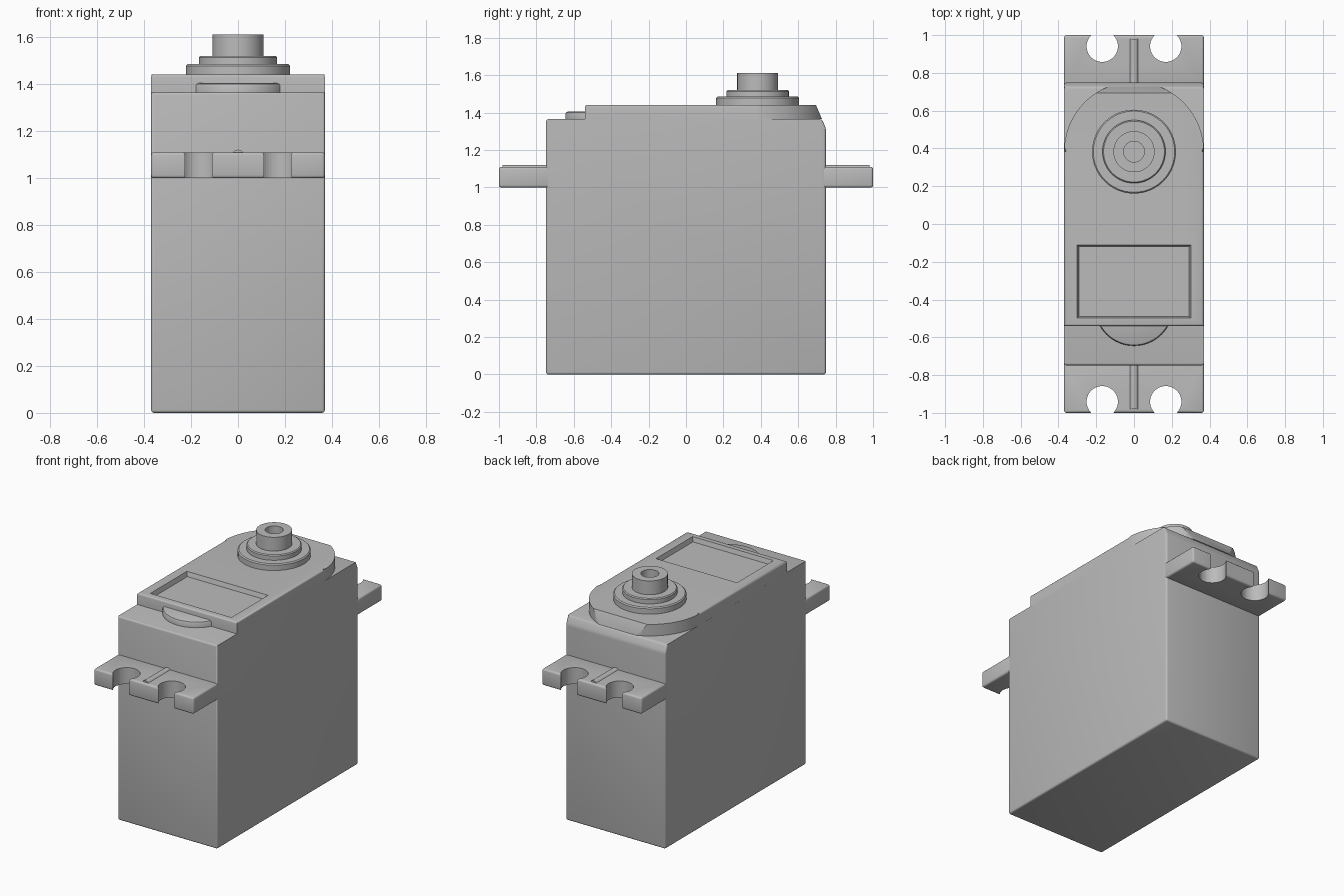
import bpy, bmesh, math
from mathutils import Vector

if "Cube" in bpy.data.objects:
    bpy.data.objects.remove(bpy.data.objects["Cube"])

grey = bpy.data.materials.new("grey plastic")
grey.use_nodes = True
COLOUR = (0.5, 0.5, 0.5, 1)
grey.diffuse_color = COLOUR
grey.node_tree.nodes["Principled BSDF"].inputs["Base Color"].default_value = COLOUR

HALF = 0.37          # half width of the case
SHAFT_Y = 0.383      # output shaft position
LEDGE, DECK = 1.365, 1.442
SOFT = 0.012         # edge rounding


def finish(bm, name):
    bmesh.ops.recalc_face_normals(bm, faces=bm.faces)
    mesh = bpy.data.meshes.new(name)
    bm.to_mesh(mesh)
    bm.free()
    mesh.materials.append(grey)
    ob = bpy.data.objects.new(name, mesh)
    bpy.context.collection.objects.link(ob)
    return ob


def prism(points, direction):
    """Extrude a closed outline of 3D points."""
    bm = bmesh.new()
    face = bm.faces.new([bm.verts.new(p) for p in points])
    ext = bmesh.ops.extrude_face_region(bm, geom=[face])
    bmesh.ops.translate(bm, vec=direction,
                        verts=[v for v in ext["geom"] if isinstance(v, bmesh.types.BMVert)])
    bmesh.ops.recalc_face_normals(bm, faces=bm.faces)
    return bm


def soften(bm, rule, width=SOFT):
    bm.normal_update()
    edges = [e for e in bm.edges if e.calc_face_angle(0) > 0.3 and rule(*(v.co for v in e.verts))]
    bmesh.ops.bevel(bm, geom=edges, offset=width, segments=3, profile=0.5,
                    affect="EDGES", clamp_overlap=False)


def lathe(name, profile, x=0, y=0, steps=64):
    """Revolve (radius, height) pairs about a vertical axis."""
    bm = bmesh.new()
    verts = [bm.verts.new((x + r, y, z)) for r, z in profile]
    edges = [bm.edges.new(pair) for pair in zip(verts, verts[1:])]
    bmesh.ops.spin(bm, geom=verts + edges, cent=(x, y, 0), axis=(0, 0, 1),
                   angle=math.tau, steps=steps)
    bmesh.ops.remove_doubles(bm, verts=bm.verts, dist=1e-4)
    return finish(bm, name)


def cut(ob, cutter):
    mod = ob.modifiers.new("cut", "BOOLEAN")
    mod.operation, mod.object, mod.solver = "DIFFERENCE", cutter, "EXACT"
    cutter.hide_render = True
    cutter.hide_set(True)


def smooth(ob):
    bpy.ops.object.select_all(action="DESELECT")
    ob.select_set(True)
    bpy.context.view_layer.objects.active = ob
    bpy.ops.object.shade_smooth_by_angle(angle=math.radians(35))


# Main case, with a sloped lip along the back
side = [(-0.748, 0), (0.748, 0), (0.748, 1.315), (0.727, LEDGE), (-0.748, LEDGE)]
bm = prism([(-HALF, y, z) for y, z in side], (2 * HALF, 0, 0))
soften(bm, lambda a, b: not (min(a.z, b.z) > LEDGE - 0.01 and abs(a.y - b.y) > 0.1))
case = finish(bm, "case")
smooth(case)

# Raised deck, rounded around the shaft and sliced by the same back slope
outline = [(-HALF, -0.54, LEDGE), (HALF, -0.54, LEDGE)]
for i in range(49):
    a = math.pi * i / 48
    outline.append((HALF * math.cos(a), SHAFT_Y + HALF * math.sin(a), LEDGE))
bm = prism(outline, (0, 0, DECK - LEDGE))
cutting = bmesh.ops.bisect_plane(bm, geom=bm.verts[:] + bm.edges[:] + bm.faces[:],
                                 plane_co=(0, 0.727, LEDGE),
                                 plane_no=Vector((0, 0.09, 0.038)).normalized(),
                                 clear_outer=True)
bmesh.ops.holes_fill(bm, edges=[e for e in bm.edges if e.is_boundary])
soften(bm, lambda a, b: min(a.z, b.z) > DECK - 0.01 and max(a.y, b.y) < SHAFT_Y + 0.01)
deck = finish(bm, "raised_deck")

# Label recess with sloping walls
bm = bmesh.new()
bmesh.ops.create_cube(bm, size=1)
for v in bm.verts:
    grow = 0.01 if v.co.z > 0 else 0
    v.co = Vector((math.copysign(0.292 + grow, v.co.x),
                   -0.305 + math.copysign(0.185 + grow, v.co.y),
                   DECK + (0.005 if v.co.z > 0 else -0.03)))
cut(deck, finish(bm, "recess_cutter"))
smooth(deck)

# Half-round tab in front of the deck
smooth(lathe("front_tab", [(0, 1.36), (0.207, 1.36), (0.207, 1.393), (0.203, 1.401),
                           (0.195, 1.405), (0, 1.405)], y=-0.438))

# Stepped collar and hollow output shaft
smooth(lathe("shaft_collar", [(0.222, DECK - 0.01), (0.222, 1.478), (0.215, 1.485), (0.167, 1.485),
                              (0.167, 1.514), (0.161, 1.52), (0.1, 1.52)], y=SHAFT_Y))
smooth(lathe("output_shaft", [(0.109, 1.5), (0.109, 1.612), (0.055, 1.612),
                              (0.055, 1.5), (0, 1.5)], y=SHAFT_Y))

# Mounting ears with open screw holes and a stiffening rib
for end, label in ((-1, "front"), (1, "back")):
    bm = bmesh.new()
    bmesh.ops.create_cube(bm, size=1)
    for v in bm.verts:
        v.co = Vector((2 * HALF * v.co.x, end * (0.8625 + 0.275 * v.co.y), 1.055 + 0.11 * v.co.z))
    bmesh.ops.recalc_face_normals(bm, faces=bm.faces)
    soften(bm, lambda a, b: True)
    ear = finish(bm, label + "_mounting_ear")
    for s in (-1, 1):
        cut(ear, lathe(label + "_hole_cutter", [(0, 0.9), (0.083, 0.9), (0.083, 1.2), (0, 1.2)],
                       x=s * 0.168, y=end * 0.941, steps=40))
    smooth(ear)

    bm = bmesh.new()
    bmesh.ops.create_cone(bm, cap_ends=True, segments=24, radius1=0.025, radius2=0.025, depth=0.25)
    for v in bm.verts:
        v.co = Vector((v.co.x, end * (0.855 + v.co.z), 1.096 + v.co.y))
    smooth(finish(bm, label + "_ear_rib"))
